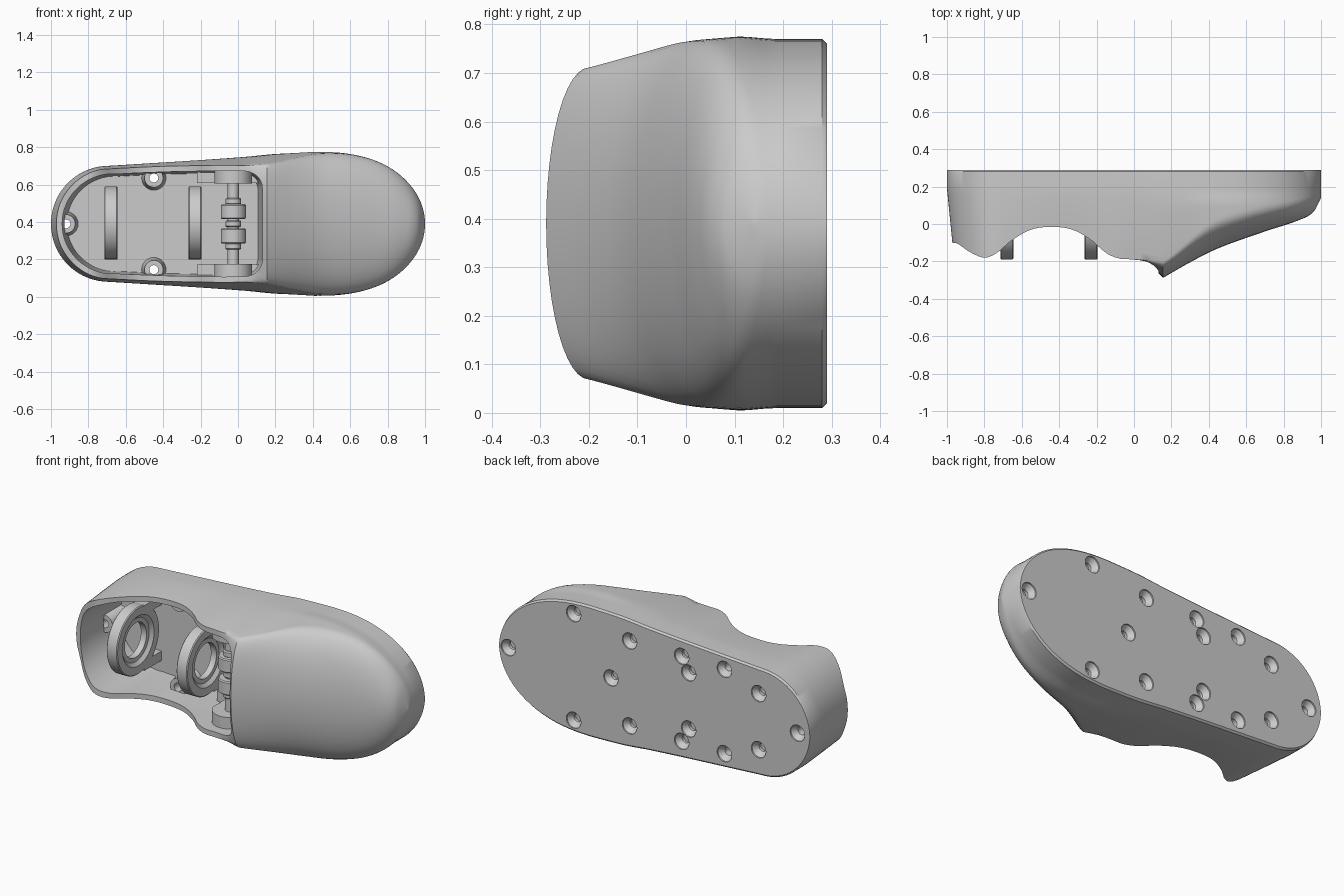
import bpy, bmesh, math
from math import cos, sin, pi, sqrt

if "Cube" in bpy.data.objects:
    bpy.data.objects.remove(bpy.data.objects["Cube"])

CZ = 0.39   # height of the symmetry plane


def curve(tab, x):
    """Smooth interpolation through (x, value) pairs."""
    if x <= tab[0][0]:
        return tab[0][1]
    if x >= tab[-1][0]:
        return tab[-1][1]

    def slope(i):
        a, b = tab[max(i - 1, 0)], tab[min(i + 1, len(tab) - 1)]
        return (b[1] - a[1]) / (b[0] - a[0])
    i = max(k for k in range(len(tab) - 1) if tab[k][0] <= x)
    (x0, y0), (x1, y1) = tab[i], tab[i + 1]
    h = x1 - x0
    t = (x - x0) / h
    return (y0 * (2*t**3 - 3*t*t + 1) + y1 * (3*t*t - 2*t**3)
            + h * slope(i) * (t**3 - 2*t*t + t) + h * slope(i + 1) * (t**3 - t*t))


def make(name, bm, angle=32):
    bmesh.ops.remove_doubles(bm, verts=bm.verts, dist=1e-5)
    bmesh.ops.dissolve_degenerate(bm, edges=bm.edges, dist=1e-5)
    bmesh.ops.recalc_face_normals(bm, faces=bm.faces)
    me = bpy.data.meshes.new(name)
    bm.to_mesh(me)
    bm.free()
    ob = bpy.data.objects.new(name, me)
    bpy.context.collection.objects.link(ob)
    smooth(ob, angle)
    return ob


def smooth(ob, angle=32):
    bpy.ops.object.select_all(action='DESELECT')
    ob.select_set(True)
    bpy.context.view_layer.objects.active = ob
    bpy.ops.object.shade_smooth_by_angle(angle=math.radians(angle))


def skin(bm, rows, wrap_rows=False, wrap_pts=True):
    """Quads between successive rows of points."""
    vs = [[bm.verts.new(p) for p in r] for r in rows]
    n = len(vs[0])
    for i in range(len(vs) - (0 if wrap_rows else 1)):
        a, b = vs[i], vs[(i + 1) % len(vs)]
        for j in range(n - (0 if wrap_pts else 1)):
            k = (j + 1) % n
            bm.faces.new((a[j], a[k], b[k], b[j]))
    return vs


def lathe(bm, prof, axis, c, closed=True, seg=40):
    """Turn a (radius, offset) profile around an axis through c."""
    rows = []
    for r, a in prof:
        row = []
        for k in range(seg):
            u, v = r * cos(2*pi*k/seg), r * sin(2*pi*k/seg)
            p = {'x': (a, u, v), 'y': (u, a, v), 'z': (u, v, a)}[axis]
            row.append([p[i] + c[i] for i in range(3)])
        rows.append(row)
    skin(bm, rows, closed)


def box(bm, lo, hi):
    rows = [[(lo[0], lo[1], z), (hi[0], lo[1], z), (hi[0], hi[1], z), (lo[0], hi[1], z)]
            for z in (lo[2], hi[2])]
    for end in skin(bm, rows):
        bm.faces.new(end)


def cut(ob, cutter):
    m = ob.modifiers.new("cut", 'BOOLEAN')
    m.operation, m.solver, m.object = 'DIFFERENCE', 'EXACT', cutter
    bpy.context.view_layer.objects.active = ob
    bpy.ops.object.modifier_apply(modifier=m.name)
    bpy.data.objects.remove(cutter)


# Body profiles along x: front edge, shoulder where the dome starts, narrowing
FRONT_L = [(-1, -.10), (-.97, -.105), (-.9, -.15), (-.81, -.18), (-.73, -.15), (-.65, -.085),
           (-.55, -.03), (-.44, -.015), (-.33, -.03), (-.23, -.085), (-.15, -.155), (-.08, -.185),
           (0, -.19), (.08, -.215), (.155, -.288)]
FRONT_R = [(.155, -.288), (.3, -.205), (.45, -.13), (.7, -.04), (.88, .02), (.96, .065), (1, .14)]
SHOULDER_R = [(0, -.19), (.08, -.195), (.155, -.2), (.4, -.0), (.6, .07), (.85, .12), (1, .17)]
RATIO = [(-1, .95), (-.45, .94), (-.1, .90), (.155, .86), (.4, .96), (.7, .995), (1, 1)]
HALF = [(-.69, .31), (0, .355), (.2, .378), (.4, .39)]


def half_width(x):
    if x < -.69:
        return sqrt(max(0, .31**2 - (x + .69)**2))
    if x > .4:
        return .39 * sqrt(max(0, 1 - ((x - .4) / .6)**2.4))
    return curve(HALF, x)


def section(x):
    w = half_width(x)
    f = curve(FRONT_L if x <= .155 else FRONT_R, x)
    ys = f if x <= 0 else curve(SHOULDER_R, x)
    rim = w * curve(RATIO, x)
    flare = .025 * min(1, max(0, x / .4))
    half = [(.29, max(0, w * (1 - flare) - .01)), (.28, w * (1 - flare)), (.19, w * (1 - flare))]
    for k in range(1, 11):
        t = k / 10
        y = .19 + (ys - .19) * t
        ease = max(0, min(1, (y - .1) / .09))
        half.append((y, (w + (rim - w) * t**1.3) * (1 - flare * ease * ease * (3 - 2*ease))))
    for k in range(1, 13):
        a = pi / 2 * k / 12
        half.append((ys + (f - ys) * sin(a), rim * cos(a)))
    full = half + [(y, -z) for y, z in reversed(half[:-1])]
    lean = .1 * max(0, min(1, (-x - .7) / .3))
    return [(x + lean * max(0, .19 - y), y, CZ + z) for y, z in full]


# Body: solid skin lofted along x
xs = [-cos(pi * i / 90) for i in range(91)]
xs[min(range(91), key=lambda i: abs(xs[i] - .155))] = .155
bm = bmesh.new()
skin(bm, [section(x) for x in xs])
body = make("body", bm)

# Open cavity on the left half
outline = []
for i in range(61):
    x = -.405 - .535 * cos(pi * i / 60)
    h = half_width(x) * curve(RATIO, x) - .03
    if x < -.67:
        h = .267 * sqrt(max(0, 1 - ((x + .67) / .27)**2))
    elif x > .03:
        h += -.1 + .1 * sqrt(max(0, 1 - ((x - .03) / .1)**2))
    outline.append((x, h))
loop = outline + [(x, -h) for x, h in reversed(outline) if h > 1e-4]
bm = bmesh.new()
ends = skin(bm, [[(-.38 + (x + .38) * s, y, CZ + h * s) for x, h in loop]
                 for y, s in ((-.5, 1), (-.02, 1), (.22, .955))])
bm.faces.new(ends[0])
bm.faces.new(ends[-1])
cut(body, make("cavity_cutter", bm))

# Countersunk screw holes in the back; the three at the bosses go through
THROUGH = [(-.92, 0), (-.45, .245), (-.45, -.245)]
BLIND = [(.94, 0), (.28, 0)] + [(x, s * z) for s in (1, -1) for x, z in
                                ((.52, .31), (.16, .247), (-.175, .247), (-.22, .163), (-.67, .163))]
bm = bmesh.new()
for pts, end in ((THROUGH, .09), (BLIND, .235)):
    for x, z in pts:
        lathe(bm, [(0, .31), (.047, .31), (.047, .282), (.024, .252), (.024, end), (0, end)],
              'y', (x, 0, CZ + z), closed=False, seg=24)
cut(body, make("screw_cutter", bm))
smooth(body)

# Screw bosses along the cavity wall
bm = bmesh.new()
for x, z in THROUGH:
    lathe(bm, [(.024, .225), (.066, .225), (.05, .09), (.024, .09)], 'y', (x, 0, CZ + z), seg=24)
make("screw_bosses", bm)

# Two bearing rings, each on a pair of legs
for name, x in (("left_ring", -.68), ("right_ring", -.23)):
    bm = bmesh.new()
    lathe(bm, [(.195, -.03), (.195, .03), (.19, .035), (.145, .035), (.125, .018), (.1, .018),
               (.1, -.018), (.125, -.018), (.145, -.035), (.19, -.035)],
          'x', (x, .005, CZ + .005), seg=56)
    make(name, bm)
    bm = bmesh.new()
    for s in (-1, 1):
        zs = sorted((CZ + s * .135, CZ + s * .19))
        box(bm, (x - .035, .06, zs[0]), (x + .035, .225, zs[1]))
    make(name + "_legs", bm)

# Hinge: pin, knuckles and collars, end eyes with brackets
HX, HY = -.025, -.03
bm = bmesh.new()
lathe(bm, [(0, -.29), (.03, -.29), (.03, .29), (0, .29)], 'z', (HX, HY, CZ), closed=False)
make("hinge_pin", bm)

bm = bmesh.new()
for z, r, h in ((.065, .067, .04), (-.065, .067, .04), (.12, .042, .018), (-.12, .042, .018),
                (0, .042, .018)):
    lathe(bm, [(.03, -h), (r - .006, -h), (r, -h + .006), (r, h - .006), (r - .006, h), (.03, h)],
          'z', (HX, HY, CZ + z))
make("hinge_knuckles", bm)

bm = bmesh.new()
for s in (-1, 1):
    z = CZ + s * .25
    lathe(bm, [(.03, -.035), (.1, -.035), (.1, .035), (.03, .035)], 'z', (HX, HY, z))
    box(bm, (HX - .1, HY + .04, z - .034), (HX + .1, .225, z + .034))
    box(bm, (-.22, .12, z - .033), (.12, .225, z + .033))
make("hinge_brackets", bm)
